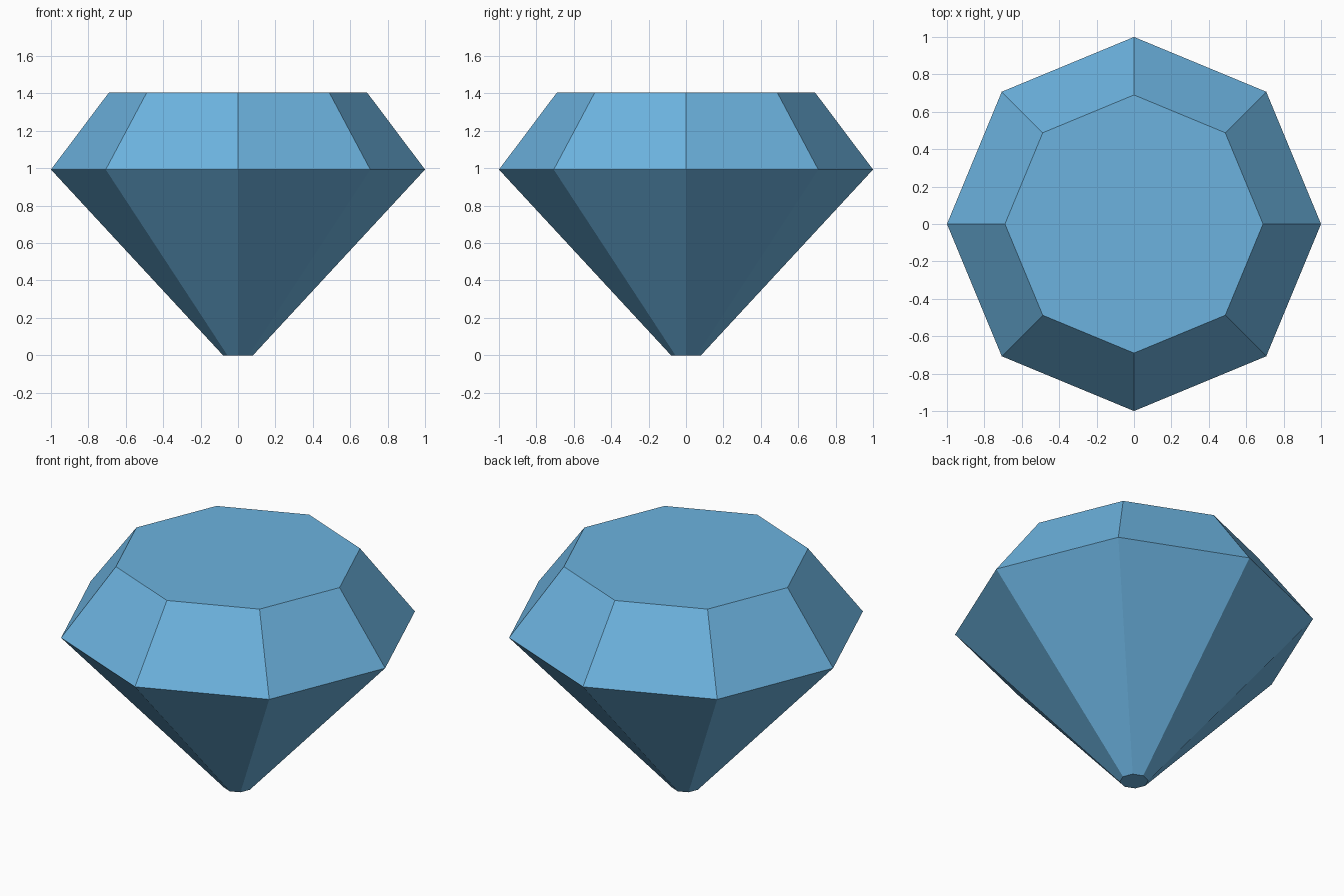
import bpy, bmesh, math

if "Cube" in bpy.data.objects:
    bpy.data.objects.remove(bpy.data.objects["Cube"])

SIDES = 8
# Profile from bottom tip to flat top: (radius, height)
PROFILE = [(0.08, 0.0), (1.0, 0.993), (0.69, 1.405)]

# Single flat blue
blue = bpy.data.materials.new("gem_blue")
blue.diffuse_color = (0.15, 0.45, 0.74, 1.0)
blue.use_nodes = True
blue.node_tree.nodes["Principled BSDF"].inputs["Base Color"].default_value = blue.diffuse_color

bm = bmesh.new()

# Octagonal rings with corners on the axes
rings = []
for r, z in PROFILE:
    rings.append([bm.verts.new((r * math.cos(2 * math.pi * i / SIDES),
                                r * math.sin(2 * math.pi * i / SIDES), z))
                  for i in range(SIDES)])

# Lower and upper facets
for low, high in zip(rings, rings[1:]):
    for i in range(SIDES):
        j = (i + 1) % SIDES
        bm.faces.new((low[i], low[j], high[j], high[i]))

# Flat tip and flat top
bm.faces.new(rings[0][::-1])
bm.faces.new(rings[-1])
bmesh.ops.recalc_face_normals(bm, faces=bm.faces)

mesh = bpy.data.meshes.new("cut_gem")
bm.to_mesh(mesh)
bm.free()
mesh.materials.append(blue)
bpy.context.collection.objects.link(bpy.data.objects.new("cut_gem", mesh))
